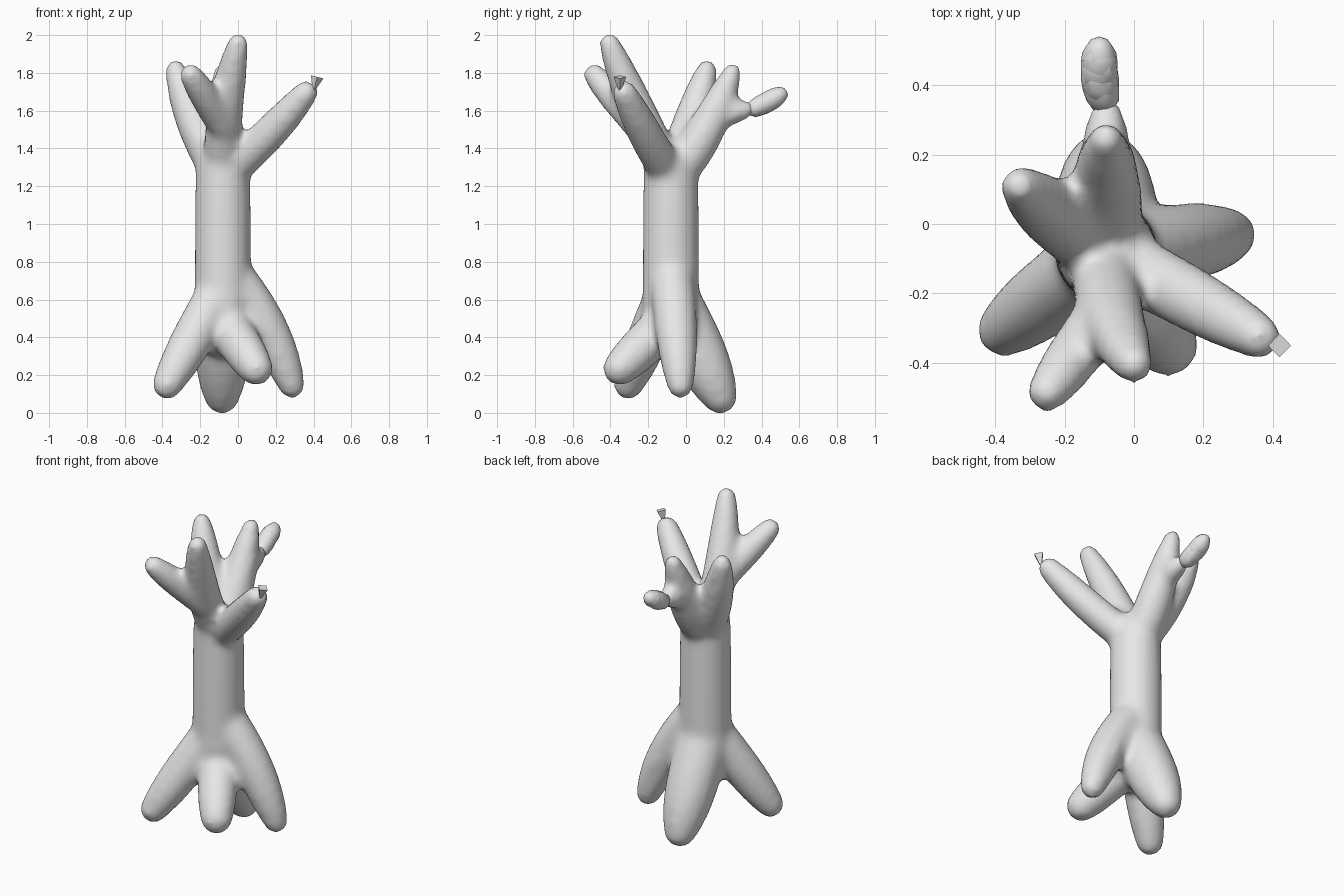
import bpy, bmesh
from mathutils import Matrix, Vector

old = bpy.data.objects.get("Cube")
if old:
    bpy.data.objects.remove(old, do_unlink=True)

grey = bpy.data.materials.new("plain_grey")
grey.use_nodes = True
grey.diffuse_color = (0.8, 0.8, 0.8, 1)
grey.node_tree.nodes["Principled BSDF"].inputs["Base Color"].default_value = grey.diffuse_color


def ball_points(detail):
    """Directions of a unit ball used to thicken every limb."""
    bm = bmesh.new()
    bmesh.ops.create_icosphere(bm, subdivisions=detail, radius=1)
    points = [v.co.copy() for v in bm.verts]
    bm.free()
    return points


def on_axis(height):
    """A point on the middle line of the trunk."""
    return (-.08, -.08, height)


def add_limb(bm, ball, start, tip, thick, thin, bow=(0, 0, 0), steps=8):
    """Sweep a ball from start to tip, bowed in between and rounding off to the tip."""
    balls = []
    for i in range(steps + 1):
        t = i / steps
        centre = Vector(start).lerp(Vector(tip), t) + Vector(bow) * 4 * t * (1 - t)
        radius = thick + (thin - thick) * t ** 4
        balls.append([centre + d * radius for d in ball])
    for a, b in zip(balls, balls[1:]):
        verts = [bm.verts.new(p) for p in a + b]
        hull = bmesh.ops.convex_hull(bm, input=verts)
        inner = [g for g in hull["geom_interior"] if isinstance(g, bmesh.types.BMVert)]
        bmesh.ops.delete(bm, geom=inner, context="VERTS")


def finish(name, bm):
    """Turn the mesh into a named, selected object."""
    bmesh.ops.recalc_face_normals(bm, faces=bm.faces)
    mesh = bpy.data.meshes.new(name)
    bm.to_mesh(mesh)
    bm.free()
    mesh.materials.append(grey)
    obj = bpy.data.objects.new(name, mesh)
    bpy.context.collection.objects.link(obj)
    bpy.ops.object.select_all(action="DESELECT")
    obj.select_set(True)
    bpy.context.view_layer.objects.active = obj
    return obj


bm = bmesh.new()
fine = ball_points(3)

# Trunk
add_limb(bm, fine, on_axis(.44), on_axis(1.3), thick=.151, thin=.145)

# Roots: left, right, front, back
add_limb(bm, fine, on_axis(.78), (.285, -.03, .145), thick=.118, thin=.07, bow=(.03, 0, .02))
add_limb(bm, fine, on_axis(.68), (-.375, -.305, .15), thick=.116, thin=.08)
add_limb(bm, fine, on_axis(.5), (.095, -.35, .235), thick=.117, thin=.092)
add_limb(bm, fine, on_axis(.6), (-.085, .18, .085), thick=.155, thin=.092, bow=(0, 0, .01))

# Tall front branch and its fork
add_limb(bm, fine, on_axis(1.25), (0, -.405, 1.955), thick=.1, thin=.057, bow=(-.03, 0, -.03))
add_limb(bm, fine, (-.08, -.25, 1.52), (-.25, -.485, 1.79), thick=.082, thin=.06)

# Left and right branches
add_limb(bm, fine, on_axis(1.25), (.36, -.325, 1.695), thick=.096, thin=.066, bow=(0, 0, -.02))
add_limb(bm, fine, on_axis(1.25), (-.33, .11, 1.815), thick=.103, thin=.056, bow=(-.01, 0, -.03))

# Back branch and its fork
add_limb(bm, fine, on_axis(1.25), (-.08, .245, 1.805), thick=.108, thin=.05, bow=(0, 0, -.07))
add_limb(bm, fine, (-.08, .15, 1.57), (-.08, .33, 1.61), thick=.07, thin=.04)

# Melt the limbs together with soft joints
tree = finish("trunk_with_roots_and_branches", bm)
remesh = tree.modifiers.new("merge", "REMESH")
remesh.mode = "VOXEL"
remesh.voxel_size = 0.02
soften = tree.modifiers.new("soften", "SMOOTH")
soften.factor = 0.5
soften.iterations = 14
for step in ("merge", "soften"):
    bpy.ops.object.modifier_apply(modifier=step)
bpy.ops.object.shade_smooth_by_angle(angle=0.9)

# Twig end at the back, narrowing both ways from its middle
bm = bmesh.new()
middle = (-.1, .43, 1.645)
for tip, thin in (((-.085, .34, 1.6), .025), ((-.1, .5, 1.685), .04)):
    add_limb(bm, ball_points(2), middle, tip, thick=.055, thin=thin, steps=3)
finish("back_twig_end", bm)
bpy.ops.object.shade_smooth_by_angle(angle=0.9)

# Loose chip leaning out at the tip of the left branch
bm = bmesh.new()
lean = Matrix.Translation((.408, -.35, 1.735)) @ Matrix.Rotation(.25, 4, "Y")
bmesh.ops.create_cone(bm, cap_ends=True, segments=4, radius1=0, radius2=.034, depth=.09,
                      matrix=lean)
finish("left_branch_chip", bm)
